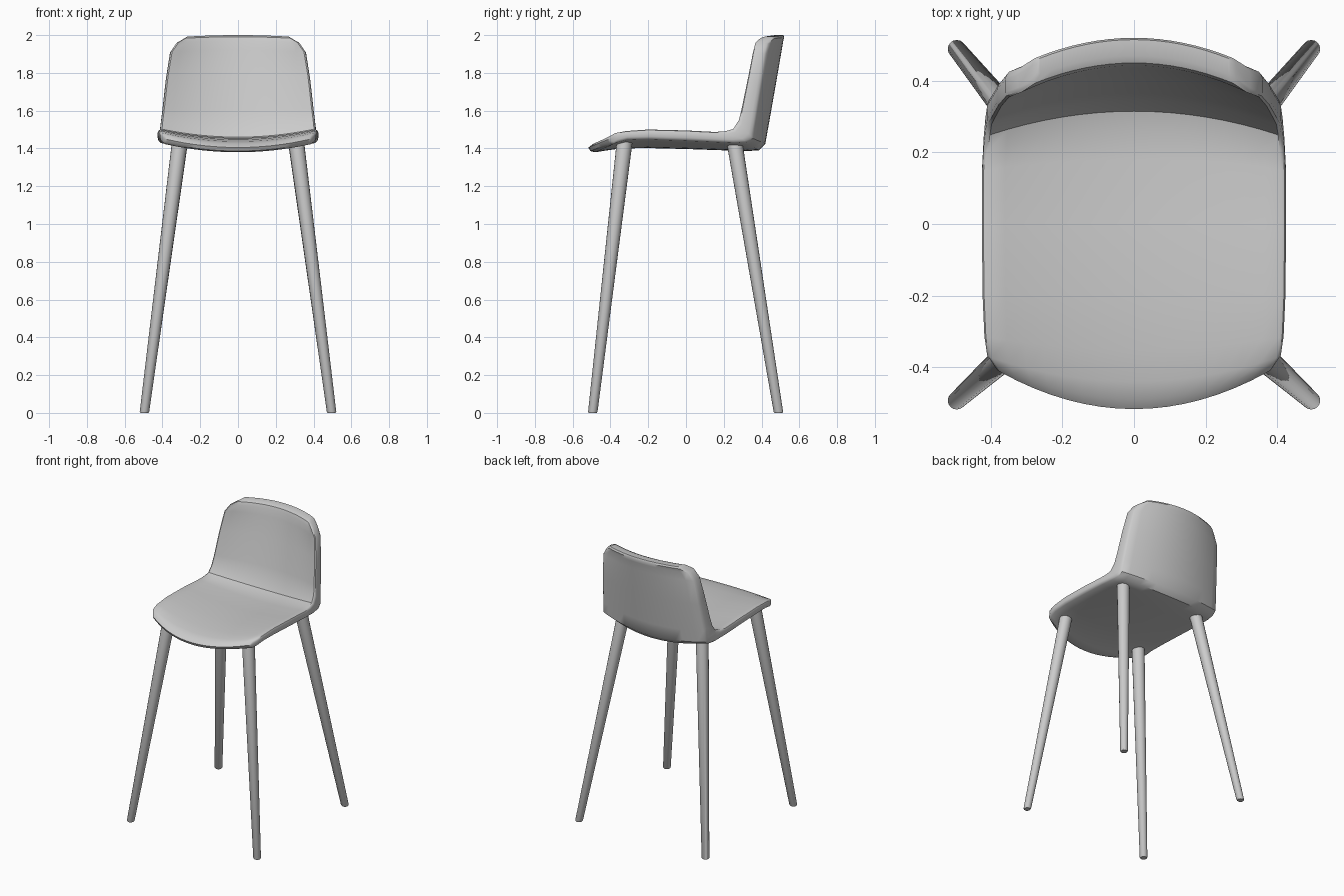
import bpy, bmesh, math

cube = bpy.data.objects.get("Cube")
if cube:
    bpy.data.objects.remove(cube, do_unlink=True)

grey = bpy.data.materials.new("light grey")
grey.use_nodes = True
grey.diffuse_color = (0.6, 0.6, 0.6, 1)
grey.node_tree.nodes["Principled BSDF"].inputs["Base Color"].default_value = (0.6, 0.6, 0.6, 1)


def loft(name, rings, angle):
    """Skin closed rings of equal length and cap the two ends."""
    bm = bmesh.new()
    rows = [[bm.verts.new(p) for p in ring] for ring in rings]
    n = len(rows[0])
    for a, b in zip(rows, rows[1:]):
        for i in range(n):
            j = (i + 1) % n
            bm.faces.new((a[i], a[j], b[j], b[i]))
    for ring in (rows[0], rows[-1]):
        if name == "seat_shell":
            # strip of quads between the upper and under side
            for i in range(n // 2 - 1):
                bm.faces.new((ring[i], ring[i + 1], ring[n - 2 - i], ring[n - 1 - i]))
        else:
            bm.faces.new(ring)
    bmesh.ops.recalc_face_normals(bm, faces=bm.faces)
    mesh = bpy.data.meshes.new(name)
    bm.to_mesh(mesh)
    bm.free()
    mesh.materials.append(grey)
    obj = bpy.data.objects.new(name, mesh)
    bpy.context.collection.objects.link(obj)
    bpy.ops.object.select_all(action='DESELECT')
    obj.select_set(True)
    bpy.context.view_layer.objects.active = obj
    bpy.ops.object.shade_smooth_by_angle(angle=math.radians(angle))
    return obj


# Shell profile from front lip to top of back:
# upper y, z, under y, z, half width, shift of the side edges in y and z
PROFILE = [
    (-.517, 1.405, -.507, 1.386, .385, .11, .045),
    (-.49, 1.425, -.48, 1.380, .396, .10, .045),
    (-.44, 1.437, -.43, 1.388, .410, .07, .047),
    (-.35, 1.447, -.345, 1.400, .418, .035, .048),
    (-.2, 1.455, -.2, 1.402, .423, 0, .048),
    (0, 1.452, 0, 1.397, .425, 0, .046),
    (.18, 1.445, .2, 1.390, .424, -.03, .045),
    (.265, 1.448, .32, 1.386, .420, -.065, .045),
    (.315, 1.460, .385, 1.390, .415, -.07, .045),
    (.345, 1.52, .42, 1.425, .410, -.07, .03),
    (.365, 1.60, .437, 1.52, .402, -.075, .01),
    (.405, 1.78, .474, 1.73, .382, -.08, 0),
    (.435, 1.92, .505, 1.91, .360, -.085, -.01),
    (.443, 1.97, .514, 1.965, .325, -.08, -.01),
    (.45, 1.991, .52, 1.988, .285, -.06, -.008),
    (.47, 2.0, .515, 2.0, .270, -.055, -.008),
]


def shell_ring(u, pinch):
    """Cross-section at width fraction u, thinned towards its middle."""
    upper, under = [], []
    for uy, uz, by, bz, half, dy, dz in PROFILE:
        my, mz = (uy + by) / 2, (uz + bz) / 2
        s = u * u
        for side, y, z in ((upper, uy, uz), (under, by, bz)):
            side.append((u * half,
                         my + (y - my) * pinch + dy * s,
                         mz + (z - mz) * pinch + dz * s))
    return upper + under[::-1]


# One-piece seat and back with rounded side edges
STEPS = 8
rings = [shell_ring(0.97 * k / STEPS, 1) for k in range(-STEPS, STEPS + 1)]
rings = ([shell_ring(-1, .5), shell_ring(-.99, .82)] + rings
         + [shell_ring(.99, .82), shell_ring(1, .5)])
loft("seat_shell", rings, 38)


# Tapered splayed legs
def leg(name, top, foot):
    rings = []
    for z, r in ((0, .021), (.006, .025), (top[2], .042)):
        t = z / top[2]
        cx = foot[0] + (top[0] - foot[0]) * t
        cy = foot[1] + (top[1] - foot[1]) * t
        rings.append([(cx + r * math.cos(a * math.tau / 16),
                       cy + r * math.sin(a * math.tau / 16), z) for a in range(16)])
    loft(name, rings, 35)


for side, sx in (("left", 1), ("right", -1)):
    leg("front_leg_" + side, (sx * .308, -.325, 1.435), (sx * .496, -.494))
    leg("rear_leg_" + side, (sx * .308, .258, 1.425), (sx * .496, .49))
